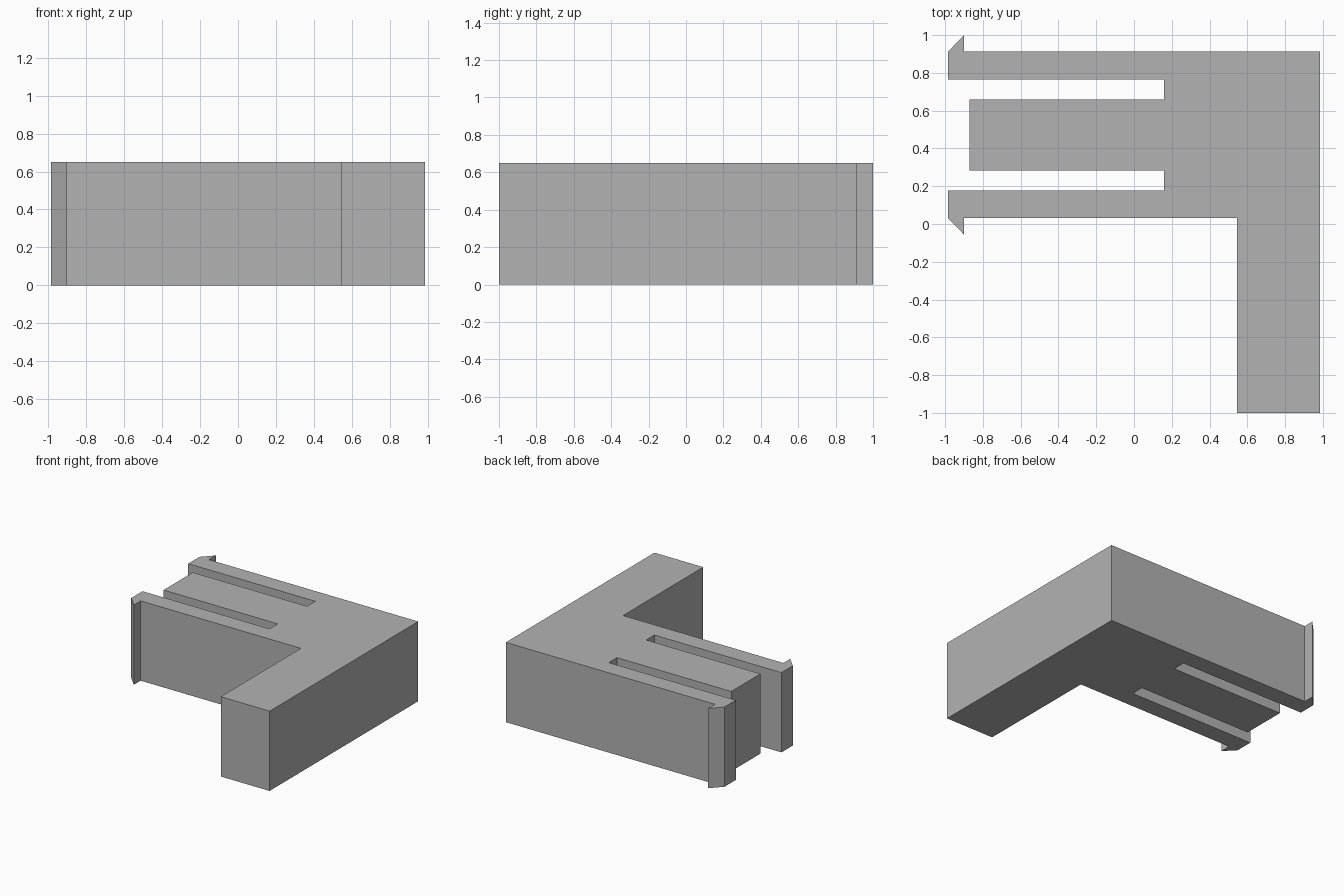
import bpy
import bmesh

HEIGHT = 0.65
MID_Y = 0.472  # centre line of the clip

cube = bpy.data.objects.get("Cube")
if cube:
    bpy.data.objects.remove(cube, do_unlink=True)

grey = bpy.data.materials.new("plain_grey")
grey.use_nodes = True
colour = (0.45, 0.45, 0.45, 1)
grey.diffuse_color = colour
grey.node_tree.nodes["Principled BSDF"].inputs["Base Color"].default_value = colour


def extrude_profile(name, outline):
    """Extrude a flat outline upwards into a solid."""
    bm = bmesh.new()
    base = bm.faces.new([bm.verts.new((x, y, 0)) for x, y in outline])
    top = bmesh.ops.extrude_face_region(bm, geom=[base], use_keep_orig=True)
    verts = [v for v in top["geom"] if isinstance(v, bmesh.types.BMVert)]
    bmesh.ops.translate(bm, verts=verts, vec=(0, 0, HEIGHT))
    bmesh.ops.recalc_face_normals(bm, faces=bm.faces)
    mesh = bpy.data.meshes.new(name)
    bm.to_mesh(mesh)
    bm.free()
    mesh.materials.append(grey)
    obj = bpy.data.objects.new(name, mesh)
    bpy.context.collection.objects.link(obj)
    return obj


# Upper half of the clip: barbed outer arm, slot and half of the centre tongue
# (x, distance from the centre line)
half = [(-0.9, 0.44), (-0.9, 0.528), (-0.985, 0.44), (-0.985, 0.294),
        (0.16, 0.294), (0.16, 0.188), (-0.87, 0.188)]
back_arm = [(x, MID_Y + d) for x, d in half]
front_arm = [(x, MID_Y - d) for x, d in reversed(half)]

# Square-ended leg reaching forward on the left side
leg = [(0.545, MID_Y - 0.44), (0.545, -1), (0.985, -1), (0.985, MID_Y + 0.44)]

extrude_profile("clip_bracket", back_arm + front_arm + leg)
